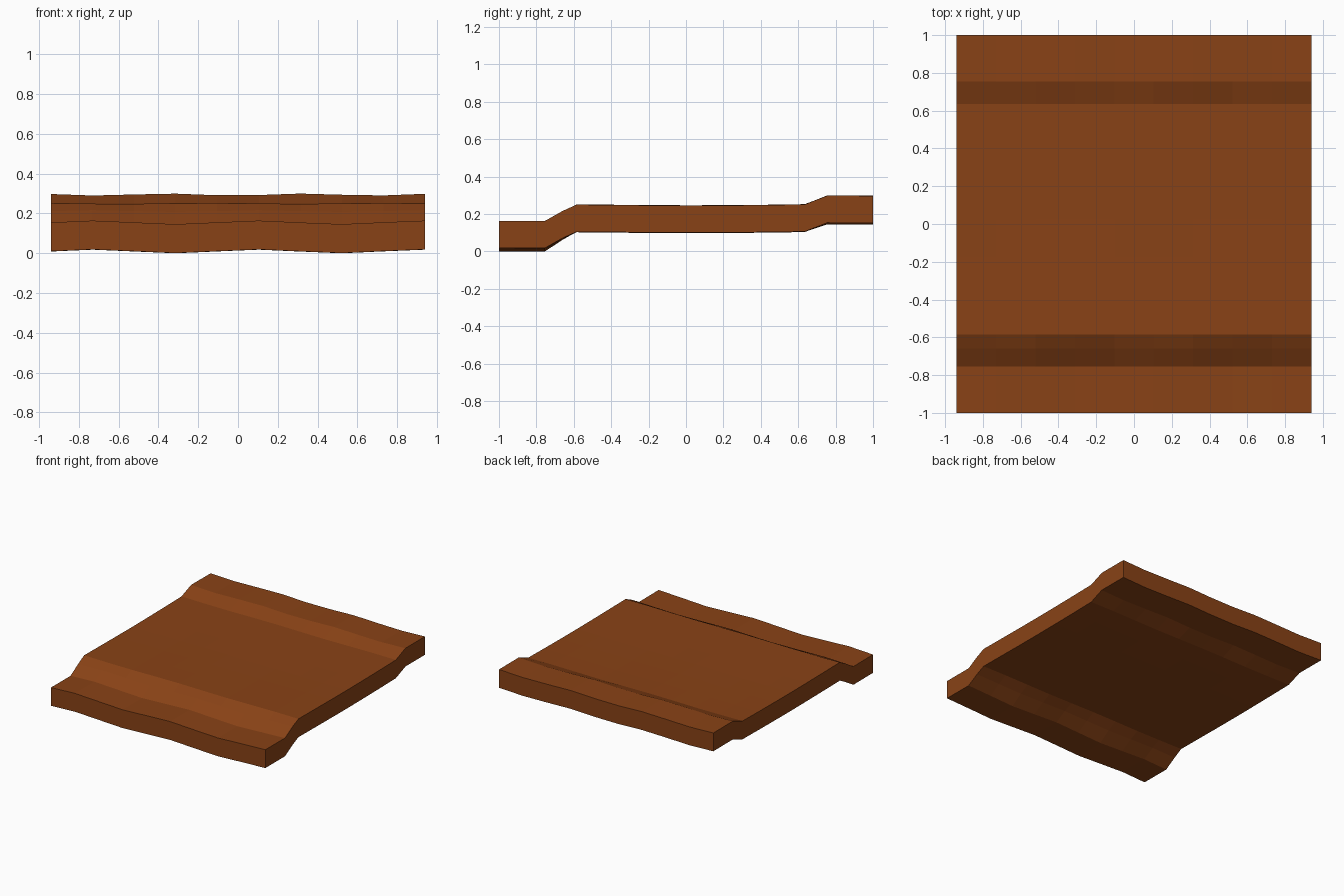
import bpy, bmesh, math

if "Cube" in bpy.data.objects:
    bpy.data.objects.remove(bpy.data.objects["Cube"])

HALF_W, COLS, THICK = 0.94, 9, 0.145

# Side profile of the top surface: (y, z)
profile = [(-1.0, 0.150), (-0.755, 0.149), (-0.66, 0.207), (-0.585, 0.243)]
profile += [(-0.585 + 1.22 * i / 6, 0.242) for i in range(1, 6)]
profile += [(0.635, 0.244), (0.755, 0.290), (1.0, 0.289)]


def ripple(x, y):
    """Gentle unevenness along the width, strongest at the front lip."""
    front = 0.009 * math.cos(2 * math.pi * (x - 0.1) / 0.83)
    back = 0.005 * math.cos(2 * math.pi * (x - 0.33) / 0.69)
    if y < -0.6:
        return front * (1 if y < -0.7 else 0.5)
    if y > 0.7:
        return back
    return 0.002 * math.cos(7 * x + 1) + 0.002 * math.cos(5 * y + 3)


# Rippled top sheet, copied down for the underside
bm = bmesh.new()
xs = [-HALF_W + 2 * HALF_W * i / COLS for i in range(COLS + 1)]
grid = [[bm.verts.new((x, y, z + ripple(x, y))) for x in xs] for y, z in profile]
for a, b in zip(grid, grid[1:]):
    for i in range(COLS):
        bm.faces.new((a[i], a[i + 1], b[i + 1], b[i]))
top_verts = bm.verts[:]
ext = bmesh.ops.extrude_face_region(bm, geom=bm.faces[:], use_keep_orig=True)
low = [g for g in ext["geom"] if isinstance(g, bmesh.types.BMVert)]
bmesh.ops.translate(bm, verts=low, vec=(0, 0, -THICK))
bmesh.ops.recalc_face_normals(bm, faces=bm.faces[:])

# Rest the lowest point on the ground
zmin = min(v.co.z for v in bm.verts)
bmesh.ops.translate(bm, verts=bm.verts[:], vec=(0, 0, -zmin))

mesh = bpy.data.meshes.new("stepped_slab")
bm.to_mesh(mesh)
bm.free()
slab = bpy.data.objects.new("stepped_slab", mesh)
bpy.context.collection.objects.link(slab)

# Brown clay colour
mat = bpy.data.materials.new("brown_clay")
mat.diffuse_color = (0.25, 0.055, 0.008, 1)
mat.use_nodes = True
mat.node_tree.nodes["Principled BSDF"].inputs["Base Color"].default_value = mat.diffuse_color
mesh.materials.append(mat)
